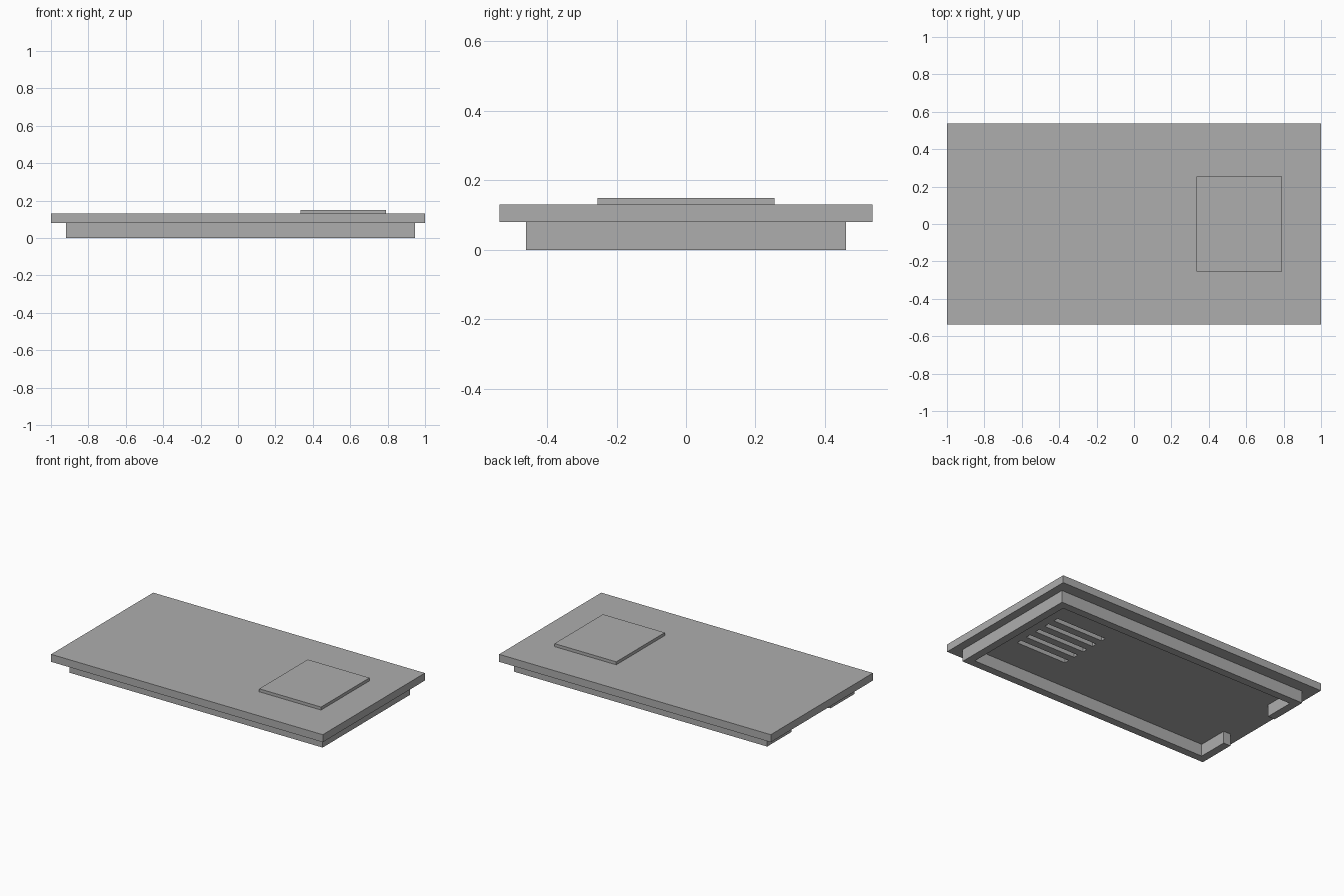
import bpy
import bmesh

if "Cube" in bpy.data.objects:
    bpy.data.objects.remove(bpy.data.objects["Cube"], do_unlink=True)

GREY = (0.42, 0.42, 0.42, 1.0)
grey = bpy.data.materials.new("plain_grey")
grey.use_nodes = True
grey.diffuse_color = GREY
grey.node_tree.nodes["Principled BSDF"].inputs["Base Color"].default_value = GREY

LID_BOTTOM, LID_TOP, PAD_TOP = 0.08, 0.13, 0.15


def finish(name, bm):
    """Turn a bmesh into a grey object."""
    mesh = bpy.data.meshes.new(name)
    bm.normal_update()
    bm.to_mesh(mesh)
    bm.free()
    mesh.materials.append(grey)
    obj = bpy.data.objects.new(name, mesh)
    bpy.context.scene.collection.objects.link(obj)
    return obj


def add_box(bm, x, y, z):
    """Add a box spanning the given (low, high) ranges."""
    for v in bmesh.ops.create_cube(bm, size=1)["verts"]:
        v.co = [lo + (c + 0.5) * (hi - lo) for c, (lo, hi) in zip(v.co, (x, y, z))]


def box(name, x, y, z):
    bm = bmesh.new()
    add_box(bm, x, y, z)
    return finish(name, bm)


def prism(name, outline, z0, z1):
    """Extrude a flat outline upwards."""
    bm = bmesh.new()
    face = bm.faces.new([bm.verts.new((x, y, z0)) for x, y in outline])
    top = bmesh.ops.extrude_face_region(bm, geom=[face])["geom"]
    for v in top:
        if isinstance(v, bmesh.types.BMVert):
            v.co.z = z1
    bmesh.ops.recalc_face_normals(bm, faces=bm.faces)
    return finish(name, bm)


# Lid plate with five vent slots cut through it
lid = box("lid_plate", (-1, 1), (-0.537, 0.537), (LID_BOTTOM, LID_TOP))
bm = bmesh.new()
for i in range(-2, 3):
    y = i * 0.085
    add_box(bm, (0.38, 0.75), (y - 0.017, y + 0.017), (0.05, 0.16))
cutter = finish("vent_slot_cutter", bm)
cutter.hide_render = True
cut = lid.modifiers.new("vent_slots", "BOOLEAN")
cut.operation = "DIFFERENCE"
cut.solver = "EXACT"
cut.object = cutter

# Bake the cut so the helper can go
bpy.context.view_layer.update()
baked = bpy.data.meshes.new_from_object(
    lid.evaluated_get(bpy.context.evaluated_depsgraph_get()))
lid.modifiers.clear()
lid.data = baked
bpy.data.objects.remove(cutter, do_unlink=True)

# Raised pad covering the slots
box("raised_pad", (0.335, 0.79), (-0.255, 0.255), (LID_TOP, PAD_TOP))

# Rim under the lid, a thin wall left open in the middle of its right end
x0, x1, y1, gap, wall = -0.92, 0.945, 0.46, 0.205, 0.052
half = [(x0, gap), (x0, y1), (x1, y1)]
inner = [(x1 - wall, y1 - wall), (x0 + wall, y1 - wall), (x0 + wall, gap)]


def mirrored(points):
    return [(x, -y) for x, y in reversed(points)]


prism("lower_rim", half + mirrored(half) + mirrored(inner) + inner, 0, LID_BOTTOM)
